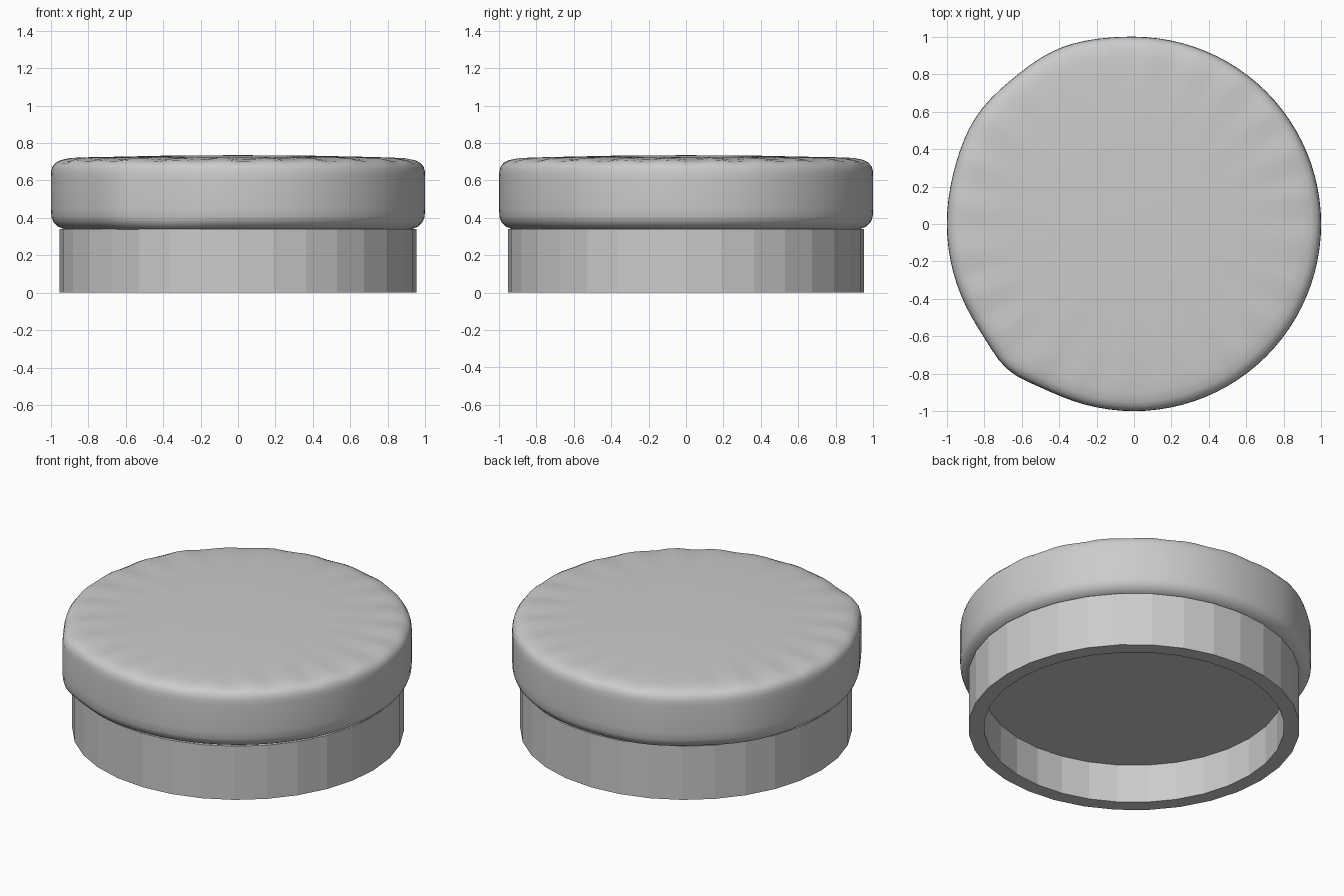
import bpy, bmesh, math, random

random.seed(4)
cube = bpy.data.objects.get("Cube")
if cube:
    bpy.data.objects.remove(cube, do_unlink=True)


def lathe(name, profile, steps, shape=lambda r, z, a, i: (r, z)):
    """Revolve an (r, z) profile whose two end points lie on the axis."""
    bm = bmesh.new()
    first = bm.verts.new((0, 0, profile[0][1]))
    last = bm.verts.new((0, 0, profile[-1][1]))
    rings = []
    for r, z in profile[1:-1]:
        ring = []
        for i in range(steps):
            a = math.tau * i / steps
            rr, zz = shape(r, z, a, i)
            ring.append(bm.verts.new((rr * math.cos(a), rr * math.sin(a), zz)))
        rings.append(ring)
    for i in range(steps):
        j = (i + 1) % steps
        bm.faces.new((first, rings[0][j], rings[0][i]))
        bm.faces.new((last, rings[-1][i], rings[-1][j]))
        for low, high in zip(rings, rings[1:]):
            bm.faces.new((low[i], low[j], high[j], high[i]))
    bmesh.ops.recalc_face_normals(bm, faces=bm.faces)
    mesh = bpy.data.meshes.new(name)
    bm.to_mesh(mesh)
    bm.free()
    obj = bpy.data.objects.new(name, mesh)
    bpy.context.collection.objects.link(obj)
    return obj


# Faceted base with a recessed underside
lathe("base", [(0, 0.245), (0.863, 0.245), (0.863, 0), (0.953, 0),
               (0.953, 0.34), (0, 0.34)], 32)

# Padded cushion: slightly bulged outline, puckered upholstery near the rim
STEPS = 96
pucker = [random.uniform(-1, 1) for _ in range(STEPS)]


def bump(a, centre, width):
    return math.exp(-((math.degrees(a) - centre) / width) ** 2)


def upholster(r, z, a, i):
    bulge = 0.02 * (bump(a, 114, 14) + bump(a, 145, 14)) + 0.03 * bump(a, 229, 9)
    sag = 0.008 * bump(a, 247, 14) if z < 0.45 else 0
    if z > 0.69 and 0.7 < r < 0.98:
        wave = 0.004 * (1 if i // 2 % 2 else -1) + 0.002 * pucker[i]
        z += wave * (1 - abs(r - 0.89) / 0.2)
    return r * (1 + bulge), z - sag


cushion = lathe("cushion", [
    (0, 0.335), (0.9, 0.335), (0.935, 0.342), (0.965, 0.355), (0.988, 0.38),
    (0.997, 0.405), (1.0, 0.45), (1.0, 0.62), (0.998, 0.65), (0.992, 0.673),
    (0.978, 0.692), (0.95, 0.706), (0.9, 0.715), (0.82, 0.72), (0.68, 0.726),
    (0.4, 0.732), (0, 0.735)], STEPS, upholster)

bpy.ops.object.select_all(action='DESELECT')
cushion.select_set(True)
bpy.context.view_layer.objects.active = cushion
bpy.ops.object.shade_smooth_by_angle(angle=math.radians(30))
